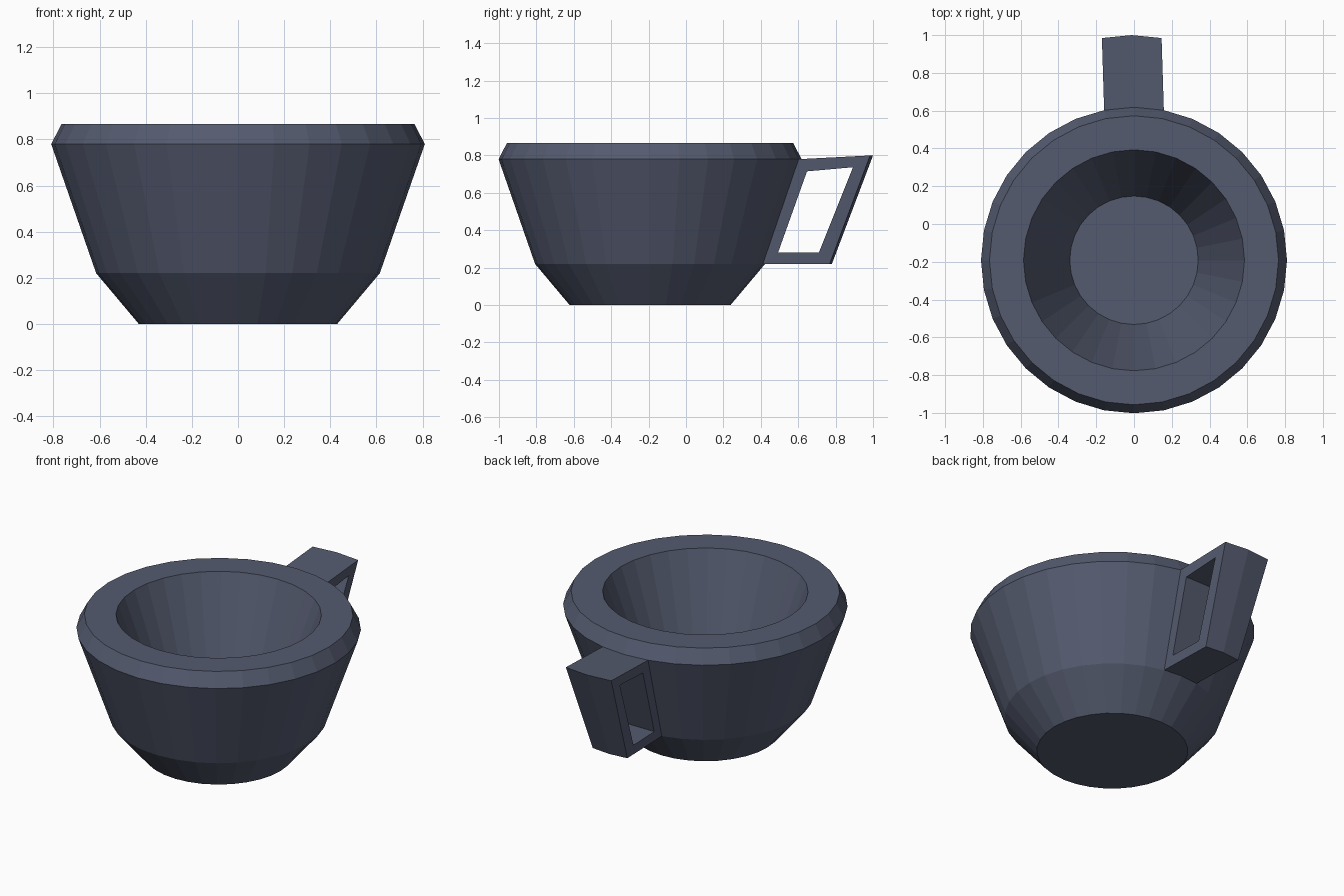
import bpy, bmesh
from math import sin, cos, pi

if "Cube" in bpy.data.objects:
    bpy.data.objects.remove(bpy.data.objects["Cube"])

SIDES = 32
STEP = 2 * pi / SIDES
CY = -0.192
BULGE = 1 - cos(STEP)


def finish(bm, name):
    bmesh.ops.recalc_face_normals(bm, faces=bm.faces)
    mesh = bpy.data.meshes.new(name)
    bm.to_mesh(mesh)
    bm.free()
    obj = bpy.data.objects.new(name, mesh)
    bpy.context.collection.objects.link(obj)
    mat = bpy.data.materials.get("slate") or bpy.data.materials.new("slate")
    mat.diffuse_color = (0.09, 0.105, 0.16, 1)
    mat.use_nodes = True
    mat.node_tree.nodes["Principled BSDF"].inputs["Base Color"].default_value = mat.diffuse_color
    mesh.materials.append(mat)


# Cup: faceted lathe of (radius, height), from underside to inner floor
profile = [(0.43, 0), (0.615, 0.22), (0.81, 0.78), (0.765, 0.867), (0.585, 0.867), (0.34, 0.2)]
bm = bmesh.new()
rings = [[bm.verts.new((r * sin(i * STEP), CY + r * cos(i * STEP), z))
          for i in range(SIDES)] for r, z in profile]
for k in range(len(rings) - 1):
    a, b = rings[k], rings[k + 1]
    for i in range(SIDES):
        # leave the two wall panels open where the handle grows out
        if k == 1 and i in (0, SIDES - 1):
            continue
        j = (i + 1) % SIDES
        bm.faces.new((a[i], a[j], b[j], b[i]))
bm.faces.new(rings[0])
bm.faces.new(rings[-1])
finish(bm, "cup_body")

# Handle: two wall panels pulled outward, with a window through the sides
bm = bmesh.new()
TOP_R, LOW_R = 0.81, 0.615


def half_width(z):
    t = (z - 0.22) / 0.56
    return (LOW_R + (TOP_R - LOW_R) * t) * sin(STEP)


# corners: top root, top tip, bottom tip, bottom root (y shift, z, radius, x drift)
corners = [(0, 0.78, TOP_R, 0), (0.382, 0.80, TOP_R, -0.012),
           (0.357, 0.22, LOW_R, -0.01), (0, 0.22, LOW_R, 0)]
outer = {s: [bm.verts.new((dx + r * sin(s * STEP), CY + dy + r * cos(s * STEP), z))
             for dy, z, r, dx in corners] for s in (-1, 0, 1)}
window = [(0.647, 0.715, 0), (0.893, 0.737, -0.01), (0.71, 0.28, -0.008), (0.492, 0.28, 0)]
inner = {s: [bm.verts.new((dx + s * half_width(z), y, z)) for y, z, dx in window]
         for s in (-1, 1)}
for s in (-1, 1):
    for k in range(3):
        bm.faces.new((outer[0][k], outer[0][k + 1], outer[s][k + 1], outer[s][k]))
    for k in range(4):
        n = (k + 1) % 4
        bm.faces.new((outer[s][k], outer[s][n], inner[s][n], inner[s][k]))
for k in range(4):
    n = (k + 1) % 4
    bm.faces.new((inner[-1][k], inner[-1][n], inner[1][n], inner[1][k]))
finish(bm, "handle")
